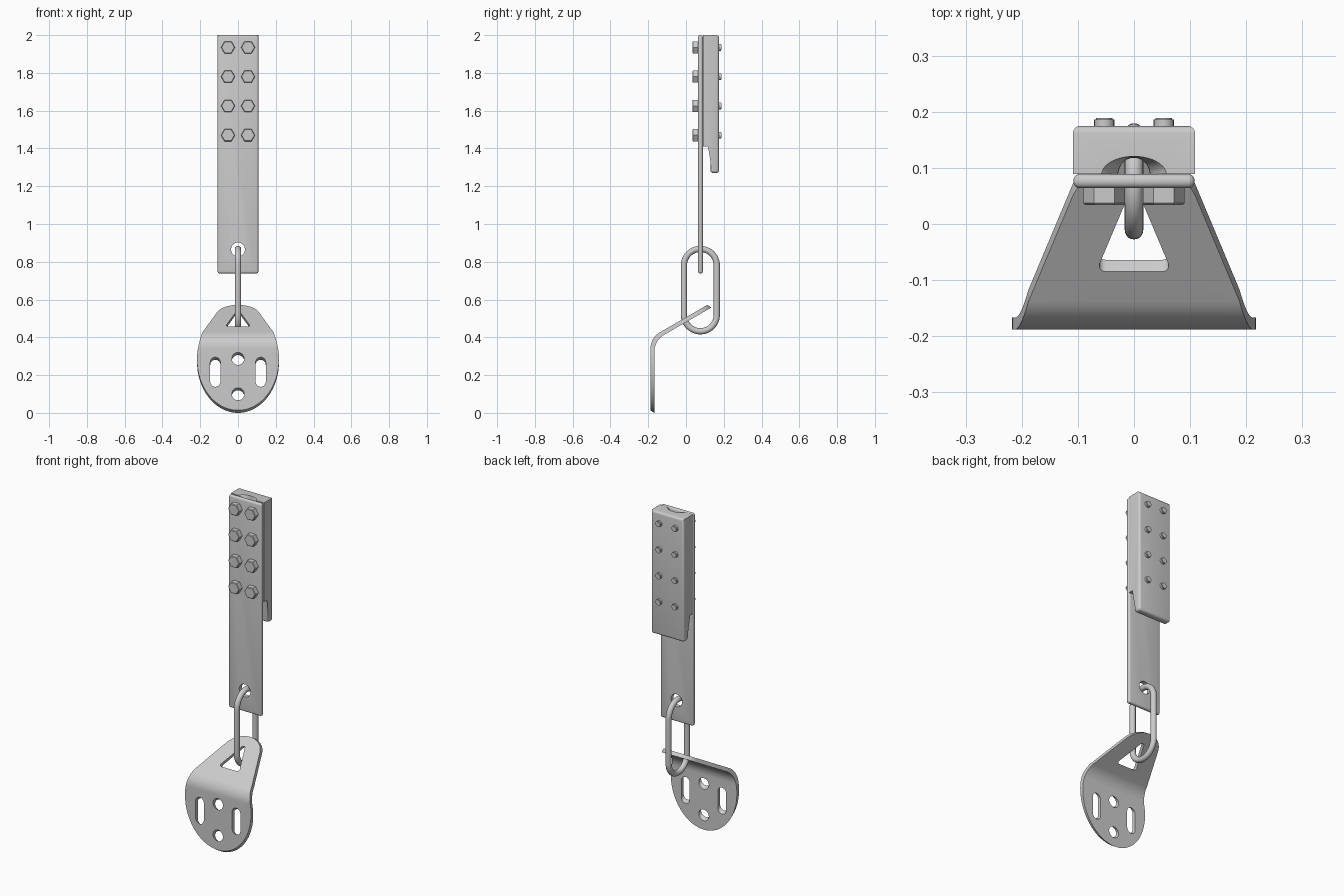
import bpy, bmesh, math
from mathutils import Vector
from math import sin, cos, pi, radians

if "Cube" in bpy.data.objects:
    bpy.data.objects.remove(bpy.data.objects["Cube"])


def finish(name, bm, angle=35):
    """Turn a bmesh into a named, smooth-by-angle object."""
    bmesh.ops.recalc_face_normals(bm, faces=bm.faces)
    me = bpy.data.meshes.new(name)
    bm.to_mesh(me)
    bm.free()
    ob = bpy.data.objects.new(name, me)
    bpy.context.collection.objects.link(ob)
    smooth(ob, angle)
    return ob


def select(ob):
    bpy.ops.object.select_all(action='DESELECT')
    ob.select_set(True)
    bpy.context.view_layer.objects.active = ob


def smooth(ob, angle=35):
    select(ob)
    bpy.ops.object.shade_smooth_by_angle(angle=radians(angle))


def cut(ob, cutter):
    m = ob.modifiers.new("cut", 'BOOLEAN')
    m.operation, m.solver, m.object = 'DIFFERENCE', 'EXACT', cutter
    select(ob)
    bpy.ops.object.modifier_apply(modifier=m.name)
    bpy.data.objects.remove(cutter)
    smooth(ob)


def loft(bm, rings):
    """Skin a list of closed rings and cap both ends."""
    vs = [[bm.verts.new(p) for p in r] for r in rings]
    n = len(vs[0])
    for a, b in zip(vs, vs[1:]):
        for i in range(n):
            bm.faces.new((a[i], a[(i + 1) % n], b[(i + 1) % n], b[i]))
    bm.faces.new(vs[0])
    bm.faces.new(vs[-1])


def rod(bm, x, z, r, y0, y1, n):
    """Cylinder or prism lying along y."""
    loft(bm, [[(x + r * cos(2 * pi * i / n), y, z + r * sin(2 * pi * i / n))
               for i in range(n)] for y in (y0, y1)])


def arc(cx, cy, rx, ry, a0, a1, n):
    return [(cx + rx * cos(a0 + (a1 - a0) * i / n), cy + ry * sin(a0 + (a1 - a0) * i / n))
            for i in range(n + 1)]


# Long strap with rounded edges and an eye near its lower end
bm = bmesh.new()
loft(bm, [[(x, y, z) for x, y in ((-.108, .064), (.108, .064), (.108, .089), (-.108, .089))]
          for z in (.738, 2)])
bmesh.ops.bevel(bm, geom=bm.edges[:], offset=.011, segments=4, profile=.5, affect='EDGES')
strap = finish("strap", bm)
bm = bmesh.new()
rod(bm, 0, .865, .037, 0, .15, 40)
cut(strap, finish("eye_cutter", bm))

# Clamp block with a back tongue, rounded except around its front face
bm = bmesh.new()
prof = [(.089, 1.41), (.13, 1.41), (.13, 1.27), (.175, 1.27), (.175, 2), (.089, 2)]
loft(bm, [[(x, y, z) for y, z in prof] for x in (-.109, .109)])
edges = [e for e in bm.edges if min(v.co.y for v in e.verts) > .1]
bmesh.ops.bevel(bm, geom=edges, offset=.014, segments=4, profile=.5, affect='EDGES')
block = finish("clamp_block", bm)

# Channel in the front of the block, flaring at the top
bm = bmesh.new()
rings = []
for k in range(11):
    t = k / 10
    z = 1.93 + .08 * t if k else 1.35
    f = 1 - math.sqrt(max(0, 1 - t * t))
    w, d = .028 + .057 * f, .03 + .005 * f
    rings.append([(x, y, z) for x, y in arc(0, .088, w, d, 0, pi, 20)]
                 + [(-w, .07, z), (w, .07, z)])
loft(bm, rings)
cut(block, finish("channel_cutter", bm))

# Hex bolts through strap and block
for row in range(4):
    for side in (-1, 1):
        bm = bmesh.new()
        x, z = side * .053, 1.935 - row * .155
        rod(bm, x, z, .037, .034, .066, 6)
        rod(bm, x, z, .018, .06, .189, 20)
        bmesh.ops.bevel(bm, geom=[e for e in bm.edges if all(v.co.y < .04 for v in e.verts)],
                        offset=.003, segments=1, affect='EDGES')
        bmesh.ops.bevel(bm, geom=[e for e in bm.edges if all(v.co.y > .18 for v in e.verts)],
                        offset=.003, segments=2, affect='EDGES')
        finish(f"bolt_{row}_{'left' if side < 0 else 'right'}", bm, 30)

# Oblong chain link
path = arc(.076, .781, .087, .087, 0, pi, 24) + arc(.076, .519, .087, .087, pi, 2 * pi, 24)
bm = bmesh.new()
n, seg, r = len(path), 20, .0165
vs = []
for i, (y, z) in enumerate(path):
    cy, cz = .076, (.781 if i < n // 2 else .519)
    out = Vector((0, y - cy, z - cz)).normalized()
    vs.append([bm.verts.new(Vector((r * sin(2 * pi * j / seg), y, z)) + out * r * cos(2 * pi * j / seg))
               for j in range(seg)])
for i in range(n):
    a, b = vs[i], vs[(i + 1) % n]
    for j in range(seg):
        bm.faces.new((a[j], a[(j + 1) % seg], b[(j + 1) % seg], b[j]))
finish("chain_link", bm, 60)

# Anchor plate: flat outline (x, s) with s the distance up the bent sheet
half = arc(0, .285, .217, .271, -pi / 2, 0, 28)
half += [(.2165, .31), (.213, .335), (.207, .365), (.199, .4), (.188, .445)]
half += arc(0, .617, .118, .118, radians(19), pi / 2, 18)
outline = half + [(-x, s) for x, s in reversed(half[1:-1])]


def slot(x, s0, s1, r):
    return arc(x, s1, r, r, 0, pi, 14) + arc(x, s0, r, r, pi, 2 * pi, 14)


# Rounded triangular eye
c = .012
tri = (arc(.05, .518, c, c, -pi / 2, radians(22), 6) + arc(0, .655, c, c, radians(22), radians(158), 8)
       + arc(-.05, .518, c, c, radians(158), radians(270), 6))
loops = [outline, tri, arc(0, .287, .033, .033, 0, 2 * pi, 32)[:-1],
         arc(0, .1, .033, .033, 0, 2 * pi, 32)[:-1],
         slot(-.12, .165, .268, .027), slot(.12, .165, .268, .027)]

bm = bmesh.new()
for lp in loops:
    v = [bm.verts.new((x, s, 0)) for x, s in lp]
    for i in range(len(v)):
        bm.edges.new((v[i - 1], v[i]))
bmesh.ops.triangle_fill(bm, use_beauty=True, edges=bm.edges[:], normal=(0, 0, 1))
S0, R, BEND = .34, .1, pi / 3
S1 = S0 + R * BEND
for k in range(13):
    bmesh.ops.bisect_plane(bm, geom=bm.verts[:] + bm.edges[:] + bm.faces[:], dist=1e-5,
                           plane_co=(0, S0 + (S1 - S0) * k / 12, 0), plane_no=(0, 1, 0))

# Fold the sheet back, then give it thickness along a slanted direction
for v in bm.verts:
    s = v.co.y
    a = min(max((s - S0) / R, 0), BEND)
    extra = max(s - S1, 0)
    v.co = (v.co.x, -.188 + R * (1 - cos(a)) + extra * sin(a),
            min(s, S0) + R * sin(a) + extra * cos(a))
faces = bm.faces[:]
rim = [e for e in bm.edges if e.is_boundary]
copy = {v: bm.verts.new(v.co + Vector((0, .021, -.014))) for v in bm.verts[:]}
for f in faces:
    bm.faces.new([copy[v] for v in reversed(f.verts)])
for e in rim:
    a, b = e.verts
    bm.faces.new((a, b, copy[b], copy[a]))
finish("anchor_plate", bm, 30)
